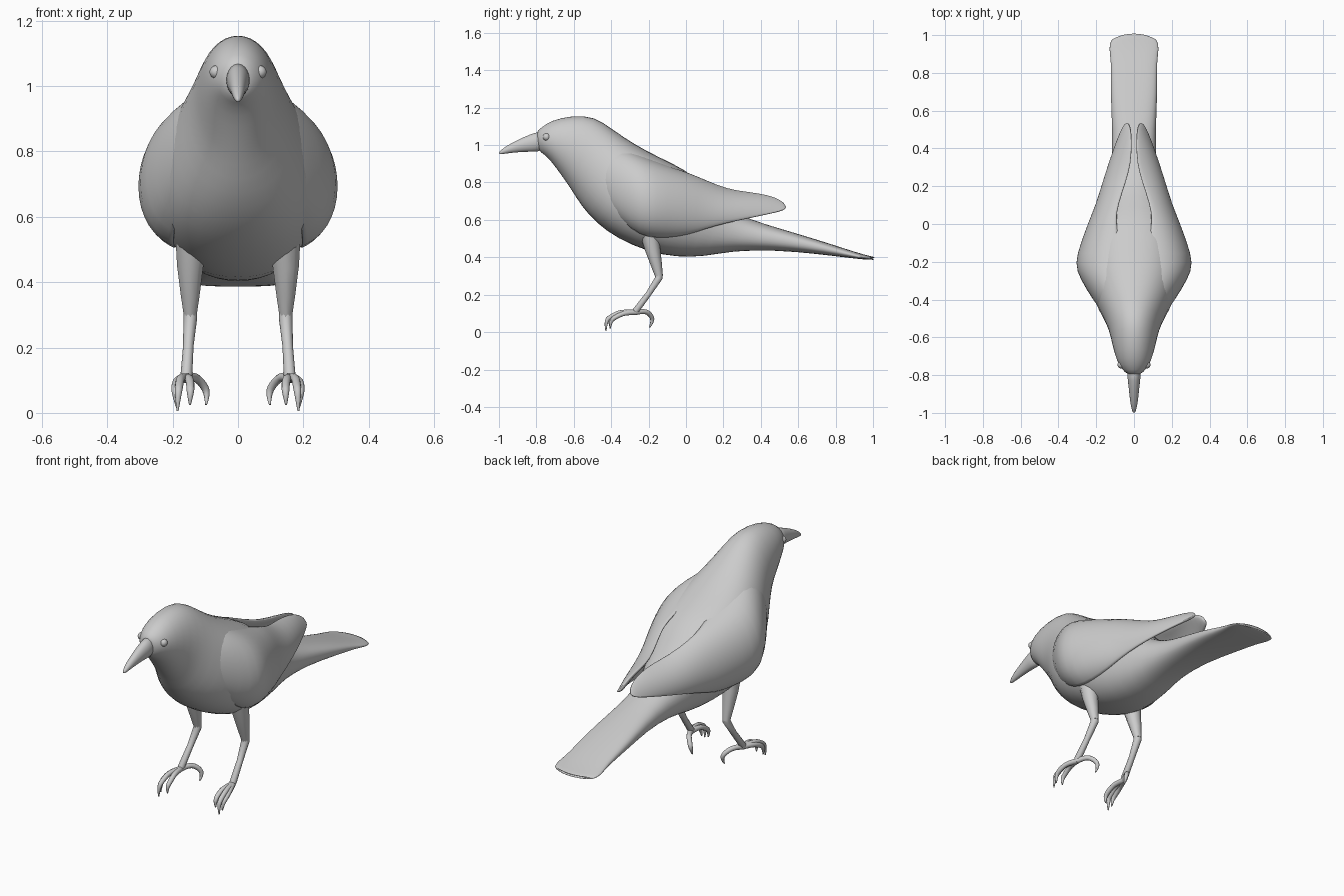
import bpy, bmesh
from math import sin, cos, pi, copysign
from mathutils import Vector


def loft(name, rings, subdiv=1):
    """Skin a list of equal-length closed rings, cap both ends, smooth."""
    bm = bmesh.new()
    rows = [[bm.verts.new(p) for p in r] for r in rings]
    n = len(rows[0])
    for a, b in zip(rows, rows[1:]):
        for i in range(n):
            j = (i + 1) % n
            bm.faces.new((a[i], a[j], b[j], b[i]))
    bm.faces.new(rows[0])
    bm.faces.new(rows[-1])
    bmesh.ops.recalc_face_normals(bm, faces=bm.faces)
    for f in bm.faces:
        f.smooth = True
    me = bpy.data.meshes.new(name)
    bm.to_mesh(me)
    bm.free()
    ob = bpy.data.objects.new(name, me)
    bpy.context.collection.objects.link(ob)
    m = ob.modifiers.new("smooth", 'SUBSURF')
    m.levels = m.render_levels = subdiv
    return ob


def section(top, bottom, w, e=2.0, bow=0.0, n=20):
    """Superellipse between a top and a bottom (y, z) point, half width w."""
    t, b = Vector((0, *top)), Vector((0, *bottom))
    mid, half = (t + b) / 2, (t - b) / 2
    pts = []
    for i in range(n):
        a = 2 * pi * i / n
        c, s = (copysign(abs(v) ** (2 / e), v) for v in (cos(a), sin(a)))
        pts.append(mid + half * c + Vector((w * s, -bow * s * s, 0)))
    return pts


def tube(name, pts, radii, kind='POLY'):
    cu = bpy.data.curves.new(name, 'CURVE')
    cu.dimensions = '3D'
    cu.bevel_depth = 1.0
    cu.bevel_resolution = 3
    cu.use_fill_caps = True
    sp = cu.splines.new(kind)
    sp.points.add(len(pts) - 1)
    for p, co, r in zip(sp.points, pts, radii):
        p.co = (*co, 1)
        p.radius = r
    if kind == 'NURBS':
        sp.order_u = 3
        sp.use_endpoint_u = True
        sp.resolution_u = 5
    ob = bpy.data.objects.new(name, cu)
    bpy.context.collection.objects.link(ob)
    return ob


# head, body and tail in one smooth skin
loft("body", [section(*r) for r in [
    ((-.805, 1.068), (-.79, .967), .034),
    ((-.775, 1.094), (-.76, .952), .068),
    ((-.72, 1.134), (-.72, .912), .094),
    ((-.61, 1.160), (-.665, .835), .117),
    ((-.49, 1.158), (-.61, .755), .135),
    ((-.39, 1.085), (-.56, .67), .170, 2.1),
    ((-.28, 1.010), (-.48, .58), .222, 2.2),
    ((-.15, .940), (-.37, .498), .255, 2.35),
    ((.00, .872), (-.20, .425), .242, 2.4),
    ((.09, .790), (-.05, .398), .200, 2.3),
    ((.21, .665), (.10, .402), .155, 2.2),
    ((.35, .60), (.25, .435), .118, 2.3),
    ((.50, .555), (.48, .438), .114, 2.5),
    ((.70, .495), (.70, .418), .127, 2.8),
    ((.87, .44), (.87, .397), .120, 2.8, .01),
    ((.95, .415), (.95, .388), .136, 2.8, .02),
    ((1.01, .402), (1.01, .386), .122, 2.8, .035),
    ((1.013, .398), (1.013, .388), .110, 2.8, .03),
]])

# beak
loft("beak", [section(*r) for r in [
    ((-.76, 1.082), (-.76, .962), .042),
    ((-.83, 1.060), (-.82, .965), .033),
    ((-.90, 1.028), (-.90, .962), .025),
    ((-.96, .996), (-.96, .955), .018),
    ((-.99, .973), (-.99, .950), .010),
    ((-1.0, .962), (-1.0, .952), .004),
]])


# folded wing: curved plate sections running back to the tip
def wing_section(y, a, b, c, t, lift, n=11):
    a, b, c = Vector(a), Vector(b), Vector(c)
    ctrl = 2 * b - (a + c) / 2
    h1 = (a + 2 * ctrl) / 3 + Vector((0, lift))
    h2 = (c + 2 * ctrl) / 3 - Vector((0, lift))
    outer, inner = [], []
    chord = (c - a).normalized()
    inward = Vector((chord.y, -chord.x))
    for i in range(n):
        u = i / (n - 1)
        v = 1 - u
        p = a * v ** 3 + h1 * 3 * u * v * v + h2 * 3 * u * u * v + c * u ** 3
        outer.append((p.x, y, p.y))
        if 0 < i < n - 1:
            q = p + inward * t * sin(pi * u) ** .5
            inner.append((q.x, y, q.y))
    return outer + inner[::-1]


wing = loft("wings", [wing_section(*r) for r in [
    (-.52, (.06, .98), (.125, .89), (.11, .77), .02, .02),
    (-.40, (.05, 1.02), (.210, .85), (.18, .64), .04, .08),
    (-.29, (.05, .970), (.280, .785), (.19, .54), .06, .14),
    (-.21, (.05, .935), (.312, .75), (.185, .50), .07, .15),
    (-.10, (.06, .890), (.277, .735), (.185, .495), .07, .12),
    (.02, (.09, .855), (.233, .705), (.185, .515), .06, .07),
    (.10, (.080, .82), (.195, .70), (.18, .545), .05, .04),
    (.22, (.038, .770), (.150, .69), (.160, .580), .045, .02),
    (.32, (.010, .755), (.11, .695), (.135, .602), .04, .01),
    (.44, (.010, .738), (.07, .69), (.095, .630), .03, .01),
    (.505, (.018, .710), (.046, .682), (.068, .645), .025, 0),
    (.535, (.030, .680), (.040, .672), (.050, .660), .012, 0),
]])
mir = wing.modifiers.new("mirror", 'MIRROR')
mir.use_axis[0] = True

for s, side in ((-1, "left"), (1, "right")):
    # eye
    bpy.ops.mesh.primitive_uv_sphere_add(segments=20, ring_count=12, radius=.02,
                                         location=(s * .067, -.745, 1.043))
    eye = bpy.context.object
    eye.name = side + "_eye"
    bpy.ops.object.shade_smooth()

    # feathered thigh and bare shank
    def path(pts):
        return [(s * x, y, z) for x, y, z in pts]
    tube(side + "_thigh", path([(.14, -.20, .56), (.146, -.18, .45),
                                (.146, -.158, .36), (.146, -.143, .295)]),
         (.055, .042, .03, .02))
    tube(side + "_shank", path([(.146, -.147, .32), (.146, -.145, .29), (.152, -.20, .205),
                                (.158, -.268, .115), (.159, -.278, .098)]),
         (.02, .021, .016, .018, .012))

    # toes ending in hooked claws
    toes = {
        "middle": [(.175, -.34, .112), (.180, -.40, .085), (.183, -.43, .06), (.185, -.428, .006)],
        "outer": [(.182, -.32, .105), (.192, -.37, .085), (.192, -.405, .06), (.188, -.405, .02)],
        "inner": [(.150, -.33, .110), (.145, -.38, .085), (.146, -.41, .06), (.147, -.405, .025)],
        "back": [(.140, -.225, .115), (.112, -.190, .095), (.092, -.175, .06), (.098, -.195, .025)],
    }
    for name, pts in toes.items():
        tube(side + "_" + name + "_toe", path([(.158, -.27, .105)] + pts),
             (.015, .013, .013, .011, .003), 'NURBS')
